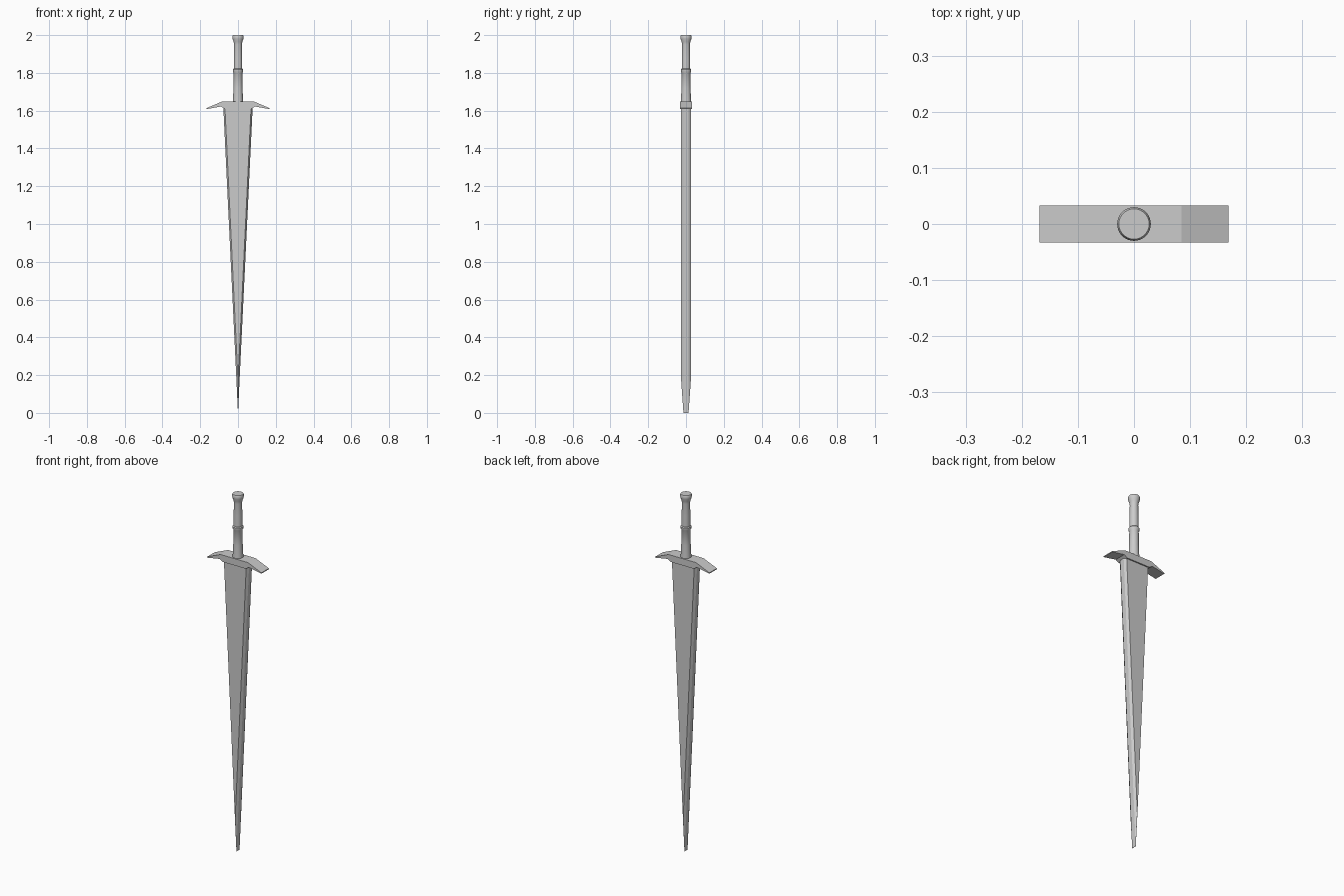
import bpy, bmesh
from math import radians, sin, cos, tau

if "Cube" in bpy.data.objects:
    bpy.data.objects.remove(bpy.data.objects["Cube"])


def make_object(name, bm):
    bmesh.ops.remove_doubles(bm, verts=bm.verts, dist=1e-5)
    bmesh.ops.recalc_face_normals(bm, faces=bm.faces)
    me = bpy.data.meshes.new(name)
    bm.to_mesh(me)
    bm.free()
    ob = bpy.data.objects.new(name, me)
    bpy.context.collection.objects.link(ob)
    return ob


def loft(name, rings):
    bm = bmesh.new()
    loops = [[bm.verts.new(p) for p in ring] for ring in rings]
    n = len(rings[0])
    for a, b in zip(loops, loops[1:]):
        for i in range(n):
            j = (i + 1) % n
            bm.faces.new((a[i], a[j], b[j], b[i]))
    bm.faces.new(loops[0][::-1])
    bm.faces.new(loops[-1])
    return make_object(name, bm)


# Blade: chamfered bar narrowing to a chisel-like point
TOP, HALF_W, HALF_T, EDGE_T, CHAMFER = 1.625, 0.078, 0.026, 0.013, 0.0085


def blade_ring(z):
    w = max(HALF_W * z / TOP, 0.0003)
    f = max(w - CHAMFER, 0.0002)
    t = EDGE_T + (HALF_T - EDGE_T) * min(1, w / CHAMFER)
    quarter = [(w, EDGE_T), (f, t)]
    pts = quarter + [(-x, y) for x, y in quarter[::-1]]
    pts += [(-x, -y) for x, y in pts]
    return [(x, y, z) for x, y in pts]


loft("blade", [blade_ring(z) for z in (0, CHAMFER * TOP / HALF_W, TOP)])

# Crossguard: mirrored front profile extruded in depth
half = [(0.085, 1.648), (0.168, 1.613), (0.168, 1.608), (0.09, 1.622), (0.072, 1.61)]
profile = half + [(-x, z) for x, z in half[::-1]]
loft("crossguard", [[(x, y, z) for x, z in profile] for y in (-0.033, 0.033)])

# Grip and pommel: one turned profile of (radius, height)
turned = [(0.028, 1.64), (0.026, 1.67), (0.024, 1.72), (0.0235, 1.80),
          (0.027, 1.806), (0.027, 1.818), (0.0225, 1.823), (0.022, 1.88),
          (0.021, 1.95), (0.023, 1.965), (0.029, 1.98), (0.03, 1.993), (0.027, 2.0)]
grip = loft("grip_and_pommel",
            [[(r * cos(tau * i / 32), r * sin(tau * i / 32), z) for i in range(32)]
             for r, z in turned])
bpy.context.view_layer.objects.active = grip
grip.select_set(True)
bpy.ops.object.shade_smooth_by_angle(angle=radians(35))
